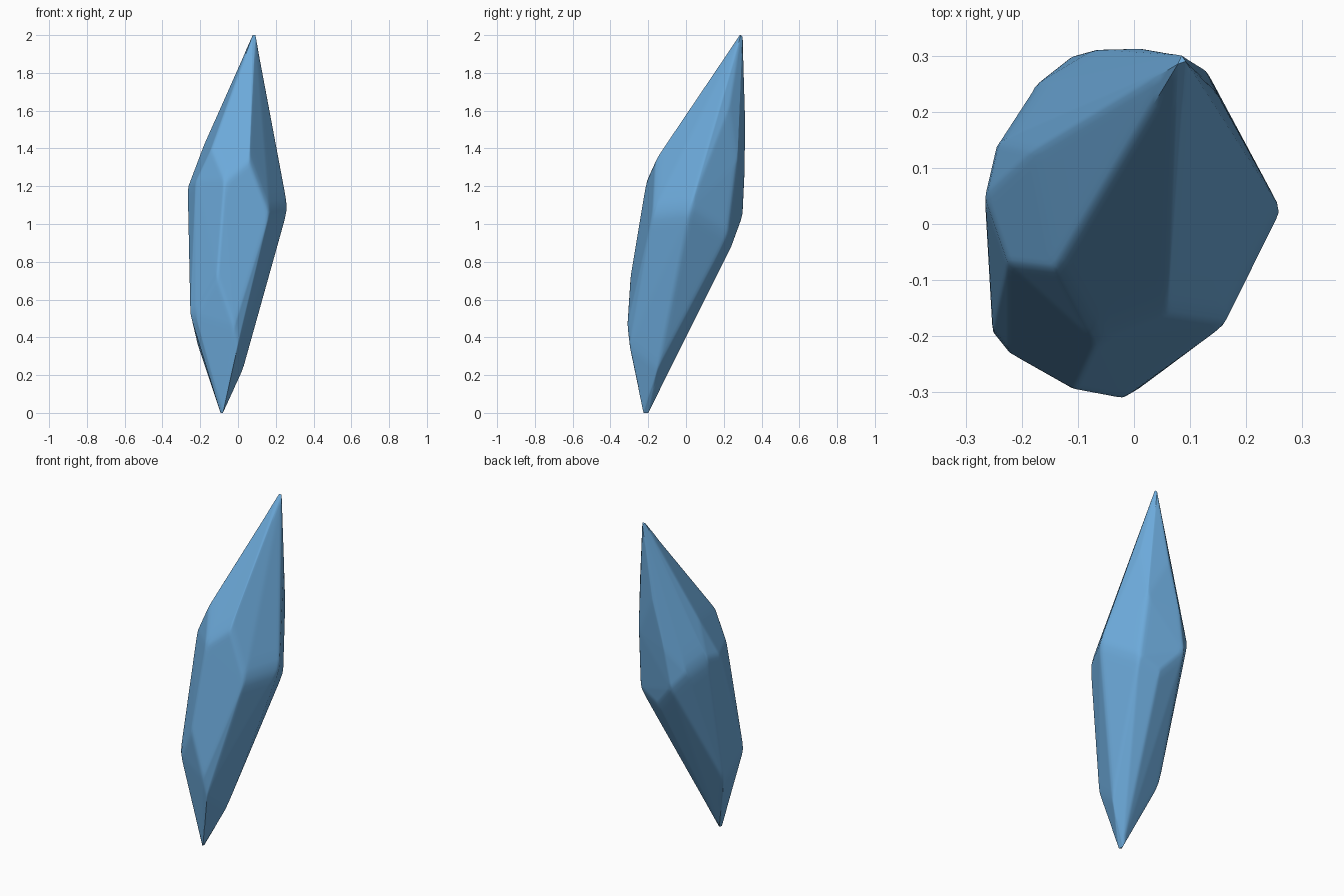
import bpy, bmesh, math

if "Cube" in bpy.data.objects:
    bpy.data.objects.remove(bpy.data.objects["Cube"])

# Corner points of the faceted shard, listed by region
tip = [(.078, .285, 2), (.092, .29, 2), (.085, .30, 1.99)]
upper = [(-.10, .18, 1.59), (-.18, .13, 1.42), (.01, .313, 1.56),
         (-.07, .311, 1.27), (.15, .23, 1.62), (.13, .272, 1.32)]
front_rim = [(-.14, -.08, 1.40), (-.07, -.21, 1.23), (.06, -.16, 1.34),
             (.168, -.175, 1.06), (-.225, -.07, 1.22)]
girdle = [(.265, .02, 1.08), (.15, .225, .95), (.02, .245, .89), (-.11, .30, 1.04),
          (-.18, .245, 1.13), (-.245, .145, 1.20), (-.267, .05, 1.19)]
lower = [(-.11, -.295, .72), (-.02, -.312, .46), (0, -.30, .36), (-.253, -.195, .52),
         (-.225, -.23, .52), (-.22, -.05, .38), (.03, -.15, .24)]
base = [(-.085, -.20, 0), (-.08, -.225, 0), (-.092, -.215, 0)]

# Convex shell through the corners
bm = bmesh.new()
for p in tip + upper + front_rim + girdle + lower + base:
    bm.verts.new(p)
bmesh.ops.convex_hull(bm, input=bm.verts[:])
loose = [v for v in bm.verts if not v.link_faces]
bmesh.ops.delete(bm, geom=loose, context='VERTS')

# Dense facets with slightly worn edges, both points kept sharp
for _ in range(4):
    bmesh.ops.subdivide_edges(bm, edges=bm.edges[:], cuts=1, use_grid_fill=True)
bmesh.ops.triangulate(bm, faces=bm.faces[:])
soft = [v for v in bm.verts if .12 < v.co.z < 1.9]
for _ in range(2):
    bmesh.ops.smooth_vert(bm, verts=soft, factor=.4,
                          use_axis_x=True, use_axis_y=True, use_axis_z=True)
bmesh.ops.recalc_face_normals(bm, faces=bm.faces[:])

mesh = bpy.data.meshes.new("crystal_shard")
bm.to_mesh(mesh)
bm.free()
shard = bpy.data.objects.new("crystal_shard", mesh)
bpy.context.collection.objects.link(shard)

# Single blue colour
blue = bpy.data.materials.new("crystal_blue")
blue.diffuse_color = (.15, .40, .70, 1)
blue.use_nodes = True
blue.node_tree.nodes["Principled BSDF"].inputs["Base Color"].default_value = blue.diffuse_color
mesh.materials.append(blue)

bpy.context.view_layer.objects.active = shard
shard.select_set(True)
bpy.ops.object.shade_smooth_by_angle(angle=math.radians(35))
